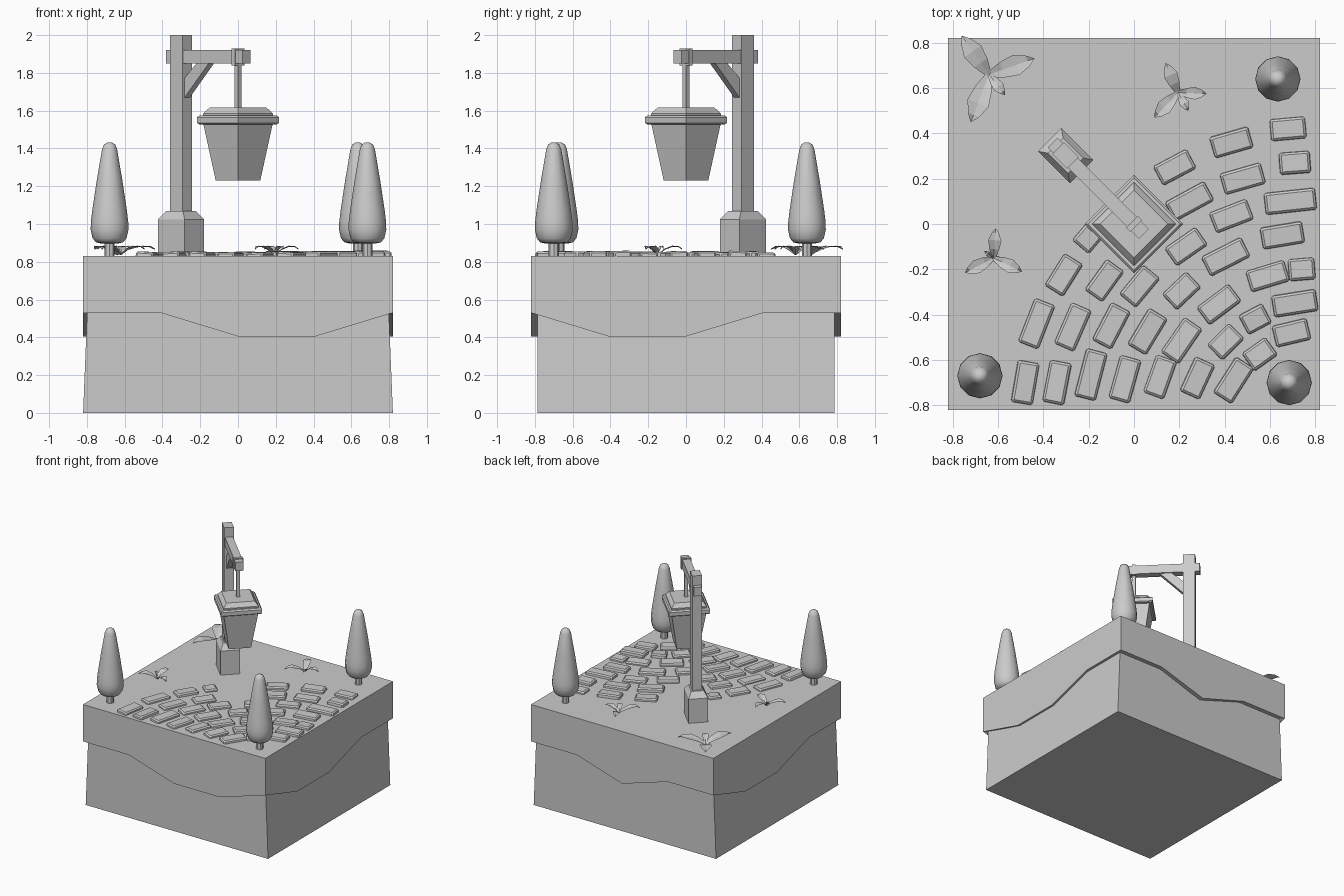
import bpy, bmesh, math, random
from mathutils import Vector, Matrix

if "Cube" in bpy.data.objects:
    bpy.data.objects.remove(bpy.data.objects["Cube"])

random.seed(4)
GROUND = 0.83
LAMP = Matrix.Rotation(math.radians(-45), 4, 'Z')   # local x runs along the beam


def loft(name, rings, matrix=Matrix(), smooth=False, bevel=0):
    """Closed solid through rings of equal point count."""
    bm = bmesh.new()
    vs = [[bm.verts.new(matrix @ Vector(p)) for p in r] for r in rings]
    n = len(vs[0])
    for a, b in zip(vs, vs[1:]):
        for i in range(n):
            bm.faces.new((a[i], a[(i + 1) % n], b[(i + 1) % n], b[i]))
    bm.faces.new(vs[0][::-1])
    bm.faces.new(vs[-1])
    bmesh.ops.recalc_face_normals(bm, faces=bm.faces)
    if bevel:
        bmesh.ops.bevel(bm, geom=bm.edges[:], offset=bevel, segments=1, affect='EDGES')
    return finish(name, bm, smooth)


def finish(name, bm, smooth=False):
    me = bpy.data.meshes.new(name)
    bm.to_mesh(me)
    bm.free()
    for p in me.polygons:
        p.use_smooth = smooth
    ob = bpy.data.objects.new(name, me)
    bpy.context.collection.objects.link(ob)
    return ob


def rect(hx, hy, z, cx=0, cy=0):
    return [(cx - hx, cy - hy, z), (cx + hx, cy - hy, z), (cx + hx, cy + hy, z), (cx - hx, cy + hy, z)]


def lathe(name, profile, sides, cx=0, cy=0, smooth=False):
    rings = [[(cx + r * math.cos(2 * math.pi * i / sides), cy + r * math.sin(2 * math.pi * i / sides), z)
              for i in range(sides)] for r, z in profile]
    return loft(name, rings, smooth=smooth)


# Lower earth block, flaring slightly at the foot
loft("earth_block", [rect(0.82, 0.785, 0), rect(0.795, 0.785, 0.62)])

# Grass block with a wavy lower edge, front / right / back / left
HI, LO = 0.53, 0.405
waves = [(HI, HI, LO, LO), (HI, LO, LO, HI), (HI, HI, LO, HI), (HI, LO, LO, HI)]
outline = []
for side, wave in enumerate(waves):
    turn = Matrix.Rotation(side * math.pi / 2, 3, 'Z')
    for i, z in enumerate(wave):
        outline.append((turn @ Vector((-1 + i * 0.5, -1, 0)), z))


def edge_ring(h, z=None):
    return [(p.x * h, p.y * h, w if z is None else z) for p, w in outline]


loft("grass_block", [edge_ring(0.82, GROUND), edge_ring(0.82), edge_ring(0.775), edge_ring(0.775, 0.6)])

# Cobbles: x, y, length; each lies tangent to arcs around the path's fan centre
stones = [
    (.68, .42, .16), (.43, .36, .18), (.18, .25, .17), (.71, .27, .14), (.48, .20, .19), (.245, .10, .2),
    (.69, .10, .23), (.43, .035, .18), (.23, -.10, .17), (.655, -.05, .19), (.405, -.145, .2),
    (-.205, -.065, .1), (-.31, -.225, .17), (-.13, -.25, .17), (.025, -.275, .17), (.21, -.295, .15),
    (.59, -.23, .18), (.74, -.2, .12), (.375, -.355, .18), (.71, -.35, .2), (.535, -.42, .12),
    (.695, -.48, .16), (-.43, -.44, .21), (-.27, -.455, .2), (-.10, -.45, .19), (.06, -.475, .19),
    (.21, -.515, .19), (.405, -.52, .14), (.555, -.575, .13), (-.48, -.70, .19), (-.34, -.70, .19),
    (-.19, -.665, .22), (-.04, -.685, .2), (.115, -.675, .18), (.28, -.68, .17), (.44, -.69, .19)]
for x, y, length in stones:
    ang = math.atan2(0.8 - x, y + 0.92)
    place = (Matrix.Translation((x, y, GROUND)) @ Matrix.Rotation(math.pi / 2 - math.atan2(y + 0.92, 0.8 - x), 4, 'Z')
             @ Matrix.Rotation(random.uniform(-.06, .06), 4, 'X') @ Matrix.Rotation(random.uniform(-.06, .06), 4, 'Y'))
    place = place if ang is None else (Matrix.Translation((x, y, GROUND)) @ Matrix.Rotation(
        math.atan2(0.8 - x, y + 0.92), 4, 'Z') @ Matrix.Rotation(random.uniform(-.06, .06), 4, 'X'))
    h = random.uniform(.018, .028)
    loft("cobble", [rect(length / 2, .05, -.015), rect(length / 2 - .004, .046, h)], place, bevel=.009)

# Trees
for x, y in [(-.68, -.67), (.685, -.70), (.635, .64)]:
    lathe("tree_trunk", [(.027, GROUND - .01), (.027, .93)], 8, x, y)
    lathe("tree_crown", [(.04, .896), (.072, .903), (.09, .925), (.1, .97), (.099, 1.01), (.092, 1.07),
                         (.068, 1.23), (.04, 1.395), (.03, 1.42), (.012, 1.432)], 12, x, y, True)

# Leafy plants: centre then leaf tips
plants = [((-.64, .66), [(-.76, .83), (-.44, .73), (-.72, .45), (-.57, .57)]),
          ((.195, .58), [(.14, .71), (.32, .575), (.09, .47), (.24, .50)]),
          ((-.62, -.15), [(-.61, -.02), (-.495, -.21), (-.745, -.215), (-.66, -.12)])]
for c, tips in plants:
    bm = bmesh.new()
    for t in tips:
        axis = Vector((t[0] - c[0], t[1] - c[1], 0))
        side = Vector((-axis.y, axis.x, 0))
        rows = []
        for f, w, z in [(0, .06, .0), (.3, .17, .03), (.6, .22, .045), (.85, .12, .043), (1, .005, .03)]:
            mid = Vector((c[0], c[1], GROUND + z + .004)) + axis * f
            rows.append([bm.verts.new(mid + side * w * s + Vector((0, 0, .006 * abs(s)))) for s in (-1, 0, 1)])
        for a, b in zip(rows, rows[1:]):
            for i in (0, 1):
                bm.faces.new((a[i], b[i], b[i + 1], a[i + 1]))
    bmesh.ops.recalc_face_normals(bm, faces=bm.faces)
    finish("leafy_plant", bm)

# Lamp post, stone foot, beam and brace
PX = -.427
loft("post_foot", [rect(.1, .073, GROUND - .01, PX), rect(.1, .073, 1.025, PX), rect(.062, .047, 1.07, PX)], LAMP)
loft("post", [rect(.046, .036, 1.04, PX), rect(.046, .036, 2.0, PX)], LAMP)
loft("beam", [rect(.285, .03, 1.85, -.223), rect(.285, .03, 1.922, -.223)], LAMP)
brace = [(-.40, 1.65), (-.40, 1.755), (-.28, 1.86), (-.19, 1.86)]
loft("brace", [[(u, v, z) for u, z in brace] for v in (-.02, .02)], LAMP)

# Hanging lantern
loft("beam_collar", [rect(.013, .037, 1.84), rect(.013, .037, 1.93)], LAMP)
loft("hanging_rod", [rect(.014, .014, 1.59), rect(.014, .014, 1.85)], LAMP)
lathe("lantern_body", [(.118, 1.23), (.187, 1.545)], 4)
lathe("lantern_rim", [(.205, 1.528), (.218, 1.535), (.218, 1.565), (.205, 1.575)], 4)
lathe("lantern_roof", [(.185, 1.565), (.185, 1.585), (.15, 1.617)], 4)
